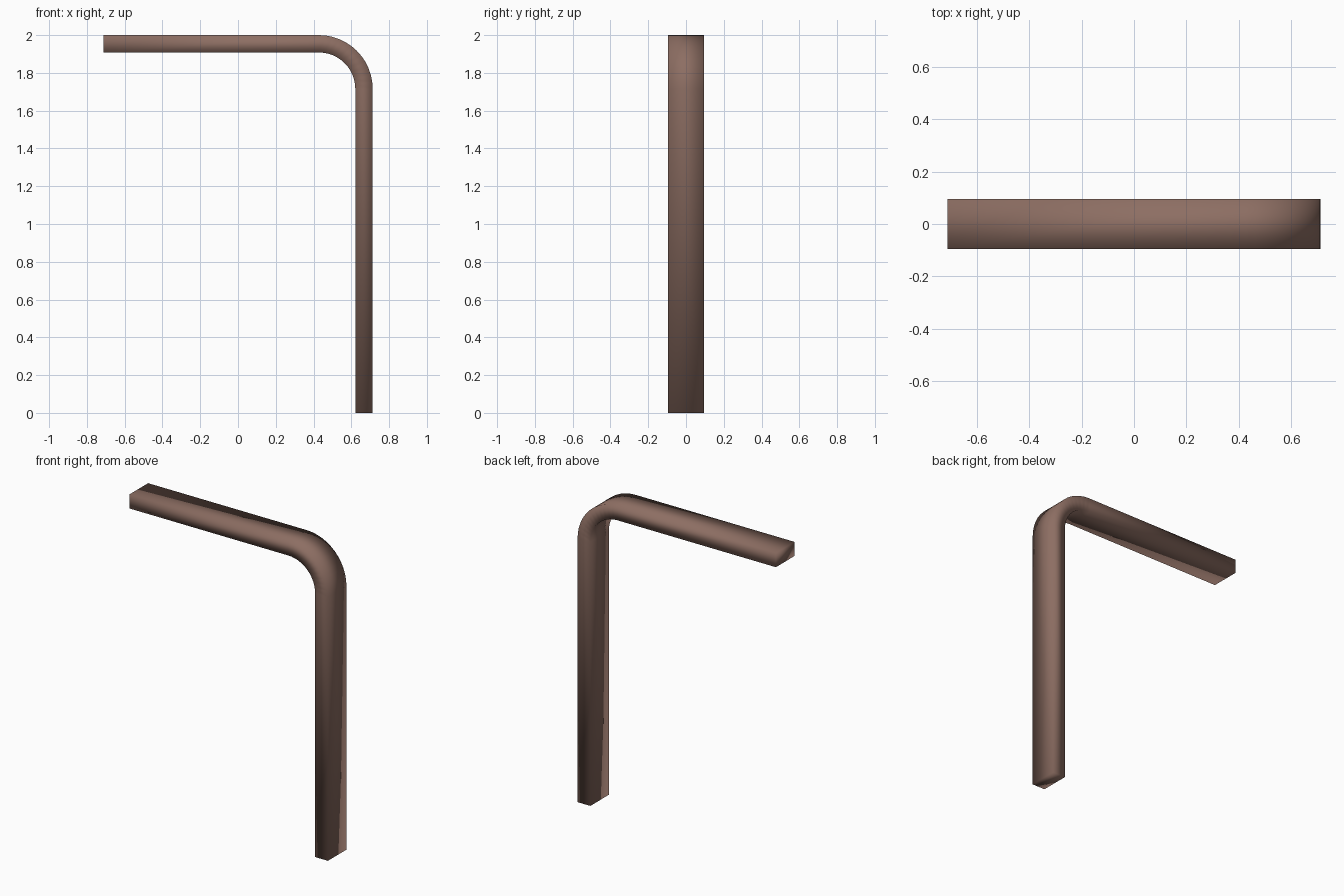
import bpy, bmesh, math

if "Cube" in bpy.data.objects:
    bpy.data.objects.remove(bpy.data.objects["Cube"])

HALF_X, HALF_Y, TOP = 0.713, 0.095, 2.0
THICK, R_OUT, STEPS = 0.092, 0.285, 12
CX, CZ = HALF_X - R_OUT, TOP - R_OUT   # centre of the bend

brown = bpy.data.materials.new("brown")
brown.diffuse_color = (0.266, 0.156, 0.124, 1)
brown.use_nodes = True
brown.node_tree.nodes["Principled BSDF"].inputs["Base Color"].default_value = brown.diffuse_color

# Path stations: (outer x, z), (inner x, z) from arm end round the bend to the floor
stations = [((-HALF_X, TOP), (-HALF_X, TOP - THICK))]
for i in range(STEPS + 1):
    a = math.pi / 2 * (1 - i / STEPS)
    stations.append(tuple((CX + r * math.cos(a), CZ + r * math.sin(a))
                          for r in (R_OUT, R_OUT - THICK)))
stations.append(((HALF_X, 0), (HALF_X - THICK, 0)))

# Sweep the rectangular section along the path
bm = bmesh.new()
rings = []
for (ox, oz), (ix, iz) in stations:
    rings.append([bm.verts.new(p) for p in (
        (ox, -HALF_Y, oz), (ox, HALF_Y, oz), (ix, HALF_Y, iz), (ix, -HALF_Y, iz))])
for a, b in zip(rings, rings[1:]):
    for k in range(4):
        n = (k + 1) % 4
        bm.faces.new((a[k], b[k], b[n], a[n]))
# End caps
bm.faces.new(rings[0])
bm.faces.new(rings[-1][::-1])
bmesh.ops.recalc_face_normals(bm, faces=bm.faces[:])
for f in bm.faces:
    f.smooth = True

mesh = bpy.data.meshes.new("bent_bar")
bm.to_mesh(mesh)
bm.free()
mesh.materials.append(brown)
bar = bpy.data.objects.new("bent_bar", mesh)
bpy.context.collection.objects.link(bar)
